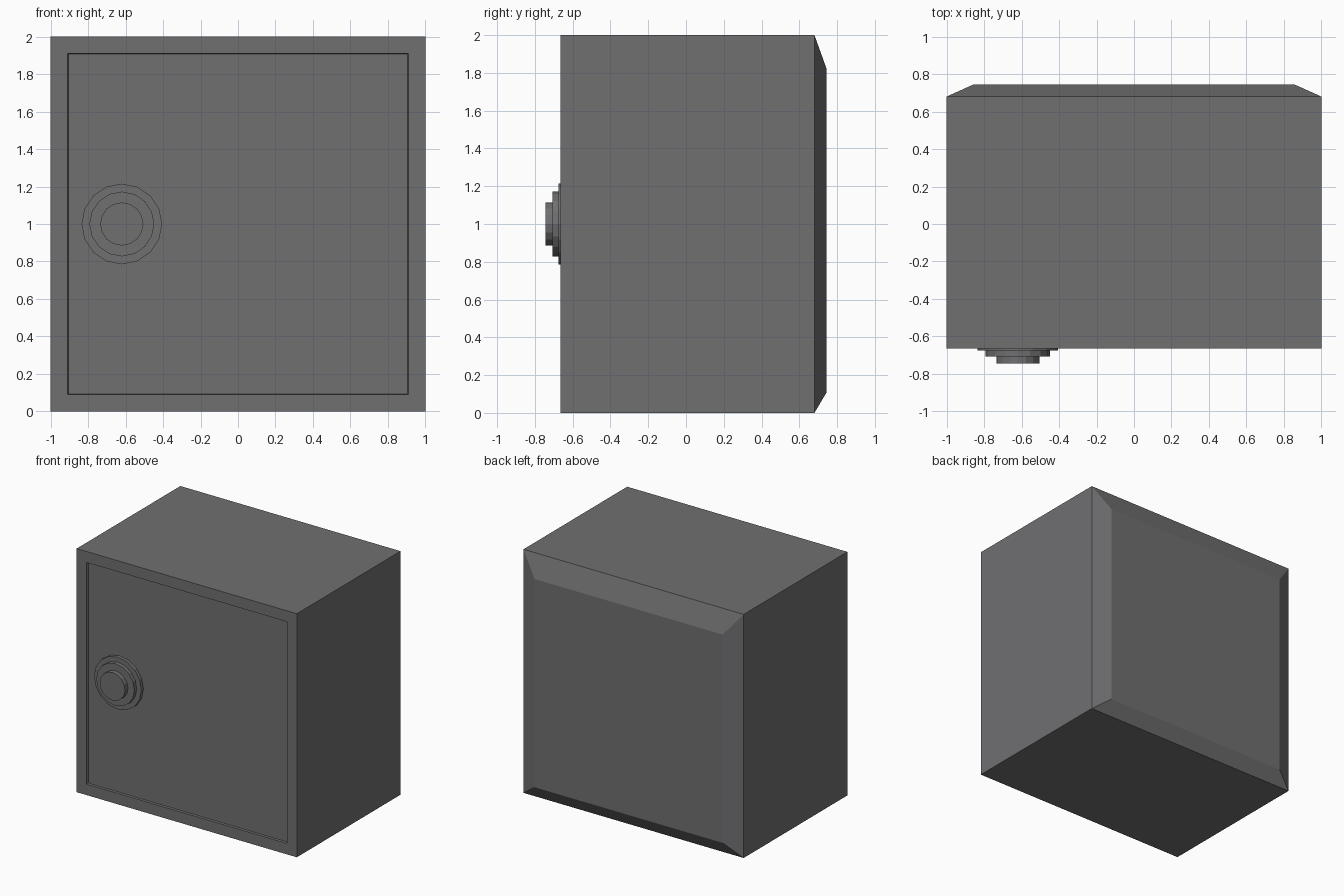
import bpy, bmesh, math
from mathutils import Matrix

if "Cube" in bpy.data.objects:
    bpy.data.objects.remove(bpy.data.objects["Cube"])

steel = bpy.data.materials.new("dark_grey_steel")
steel.diffuse_color = (0.162, 0.162, 0.167, 1)
steel.use_nodes = True
steel.node_tree.nodes["Principled BSDF"].inputs["Base Color"].default_value = steel.diffuse_color


def finish(name, bm):
    bmesh.ops.recalc_face_normals(bm, faces=bm.faces)
    me = bpy.data.meshes.new(name)
    bm.to_mesh(me)
    bm.free()
    me.materials.append(steel)
    ob = bpy.data.objects.new(name, me)
    bpy.context.collection.objects.link(ob)
    return ob


def ring(bm, x, z0, z1, y):
    return [bm.verts.new(p) for p in ((-x, y, z0), (x, y, z0), (x, y, z1), (-x, y, z1))]


# Body: one shell lofted from the recessed door panel, over the front frame, to the bevelled back
bm = bmesh.new()
loops = [ring(bm, *r) for r in (
    (0.905, 0.093, 1.907, -0.648),
    (0.91, 0.09, 1.91, -0.665),
    (1.0, 0.0, 2.0, -0.665),
    (1.0, 0.0, 2.0, 0.68),
    (0.855, 0.11, 1.82, 0.745))]
for a, b in zip(loops, loops[1:]):
    for i in range(4):
        j = (i + 1) % 4
        bm.faces.new((a[i], a[j], b[j], b[i]))
bm.faces.new(loops[0])
bm.faces.new(loops[-1])
finish("safe_body", bm)

# Dial: three stepped discs on the door
for name, radius, back, front in (("dial_plate", 0.215, -0.648, -0.675),
                                  ("dial_ring", 0.173, -0.67, -0.706),
                                  ("dial_knob", 0.115, -0.70, -0.745)):
    bm = bmesh.new()
    bmesh.ops.create_cone(bm, cap_ends=True, segments=16, radius1=radius, radius2=radius,
                          depth=back - front,
                          matrix=Matrix.Translation((-0.62, (back + front) / 2, 1.0))
                          @ Matrix.Rotation(math.pi / 2, 4, 'X'))
    finish(name, bm)
